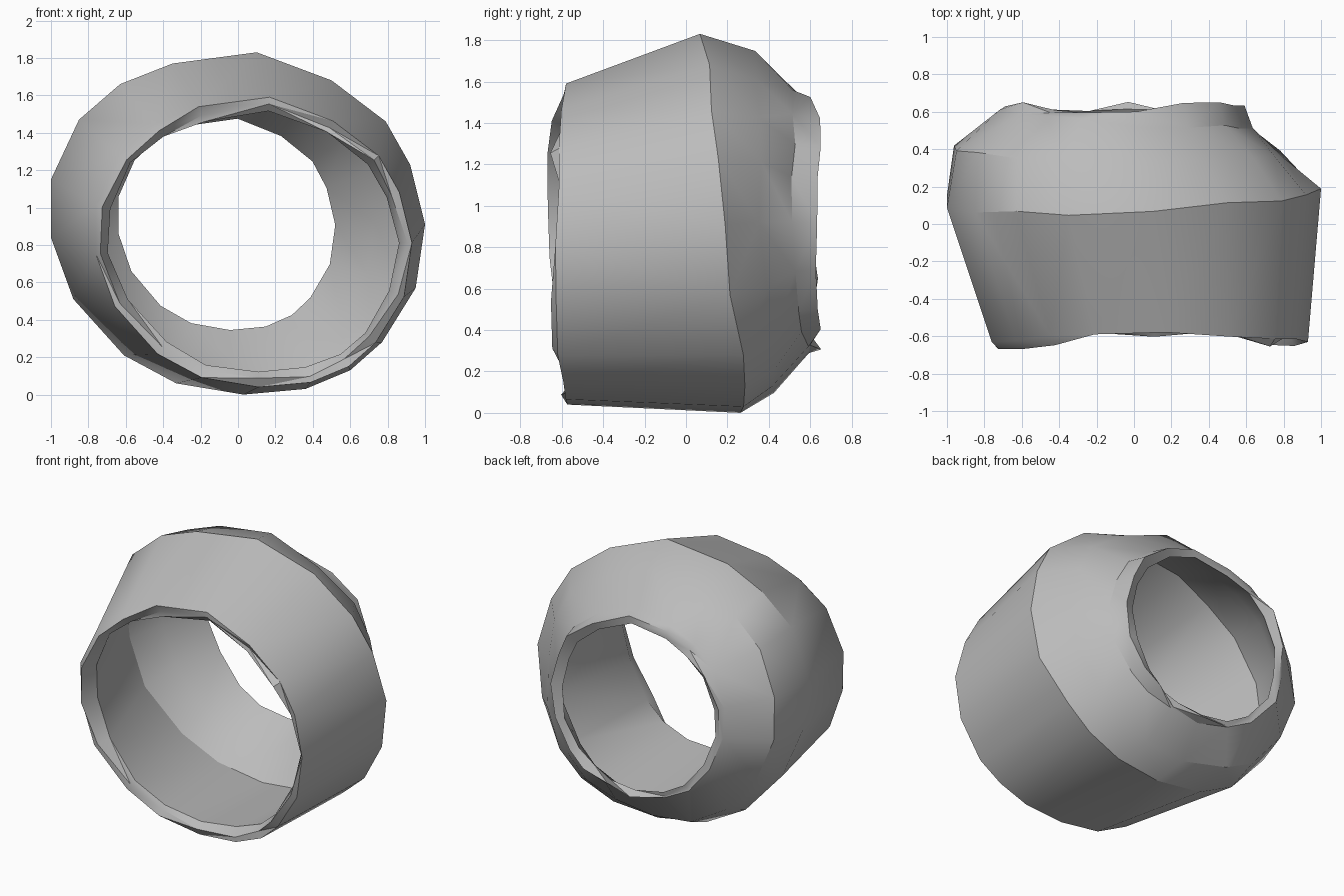
import bpy, bmesh, math, random

random.seed(4)
cube = bpy.data.objects.get("Cube")
if cube:
    bpy.data.objects.remove(cube, do_unlink=True)

# Stone colour
mat = bpy.data.materials.new("plain grey")
mat.use_nodes = True
grey = (0.5, 0.5, 0.5, 1)
mat.diffuse_color = grey
mat.node_tree.nodes["Principled BSDF"].inputs["Base Color"].default_value = grey

# Widest outline of the band, as x and z
outline = [(0.1, 1.83), (0.5, 1.68), (0.79, 1.46), (0.92, 1.23), (1, 0.91), (0.95, 0.57),
           (0.77, 0.28), (0.6, 0.13), (0.36, 0.03), (0.03, 0), (-0.33, 0.06), (-0.61, 0.21),
           (-0.88, 0.51), (-1, 0.84), (-1, 1.15), (-0.85, 1.47), (-0.63, 1.66), (-0.35, 1.77)]
unit = [(x, (z - 0.915) / 0.915) for x, z in outline]


def ring(bm, cx, cz, rx, rz, depth, jag=0.0, rough=0.0):
    """One loop of the band; depth gives y from the unit x and z."""
    verts = []
    for u, w in unit:
        grow = 1 + random.uniform(-rough, rough)
        y = depth(u, w) + random.uniform(-jag, jag)
        verts.append(bm.verts.new((cx + u * rx * grow, y, cz + w * rz * grow)))
    return verts


bm = bmesh.new()
rings = [
    # outer wall, front to back
    ring(bm, 0.085, 0.815, 0.845, 0.775, lambda u, w: -0.565 - 0.06 * abs(u), 0.01),
    ring(bm, 0, 0.915, 1, 0.915, lambda u, w: 0.17 + 0.03 * u - 0.11 * w, 0.03),
    ring(bm, -0.07, 0.925, 0.885, 0.83, lambda u, w: 0.39 - 0.03 * u - 0.05 * w, 0.02, 0.015),
    ring(bm, -0.04, 0.925, 0.67, 0.63, lambda u, w: 0.565 - 0.05 * u - 0.03 * w, 0.02, 0.015),
    # broken back rim
    ring(bm, -0.05, 0.92, 0.635, 0.605, lambda u, w: 0.625, 0.03, 0.015),
    ring(bm, -0.06, 0.91, 0.58, 0.565, lambda u, w: 0.61, 0.02),
    # inner wall, back to front
    ring(bm, -0.06, 0.925, 0.79, 0.74, lambda u, w: 0.35 - 0.03 * u - 0.05 * w, 0.01),
    ring(bm, 0, 0.915, 0.92, 0.845, lambda u, w: 0.14 + 0.03 * u - 0.1 * w, 0.02),
    ring(bm, 0.085, 0.815, 0.77, 0.695, lambda u, w: -0.56, 0.03, 0.015),
    # broken front rim
    ring(bm, 0.085, 0.815, 0.81, 0.735, lambda u, w: -0.58 - 0.06 * abs(u), 0.04, 0.015),
]
n = len(unit)
for a, b in zip(rings, rings[1:] + rings[:1]):
    for i in range(n):
        j = (i + 1) % n
        bm.faces.new((a[i], a[j], b[j], b[i]))
bmesh.ops.triangulate(bm, faces=bm.faces[:])
bmesh.ops.recalc_face_normals(bm, faces=bm.faces[:])

mesh = bpy.data.meshes.new("broken_band")
bm.to_mesh(mesh)
bm.free()
mesh.materials.append(mat)
band = bpy.data.objects.new("broken_band", mesh)
bpy.context.collection.objects.link(band)

# Smooth walls with crisp broken edges
bpy.ops.object.select_all(action="DESELECT")
band.select_set(True)
bpy.context.view_layer.objects.active = band
bpy.ops.object.shade_smooth_by_angle(angle=math.radians(30))
